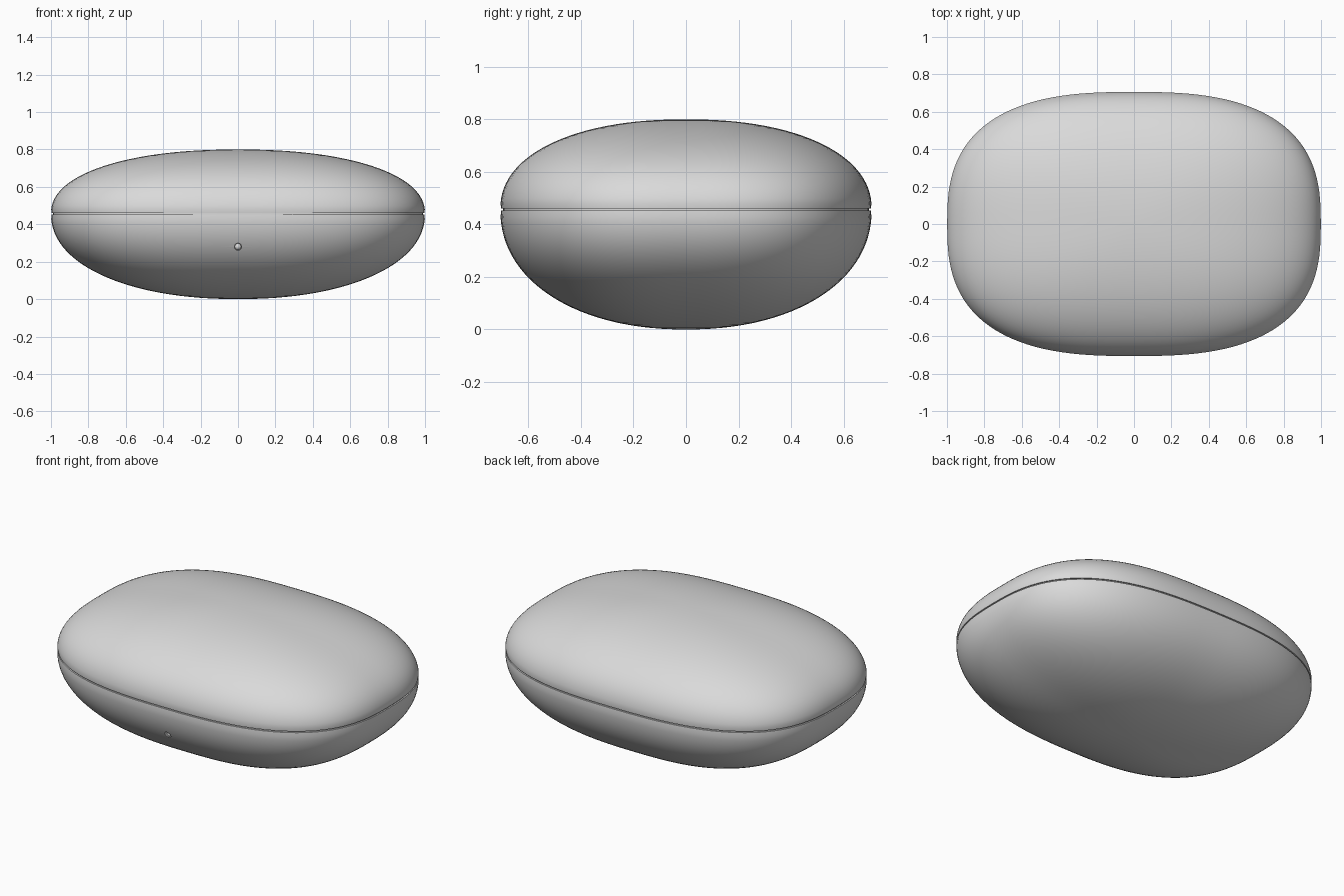
import bpy
import bmesh
from math import cos, sin, pi, radians

HALF_X, HALF_Y = 1.0, 0.707
SEAM, GAP = 0.457, 0.004   # the case is widest at its seam
LID_RISE, BASE_DROP = 0.343, 0.457
PLAN = 2.7                 # roundness of the outline seen from above
LID_ROUND, BASE_ROUND = 2.2, 2.15
SIDES, RINGS = 128, 28

cube = bpy.data.objects.get("Cube")
if cube:
    bpy.data.objects.remove(cube, do_unlink=True)

shell = bpy.data.materials.new("light grey plastic")
shell.use_nodes = True
colour = (0.7, 0.7, 0.7, 1)
shell.diffuse_color = colour
shell.node_tree.nodes["Principled BSDF"].inputs["Base Color"].default_value = colour


def power(value, exponent):
    return abs(value) ** exponent * (1 if value >= 0 else -1)


def width_at(h, roundness):
    """Relative width at a relative height h between seam (0) and pole (1)."""
    return (1 - h ** roundness) ** (1 / roundness)


def stack(name, rings):
    """Skin a list of (height, scale, inset) outlines, capped at both ends."""
    bm = bmesh.new()
    loops = []
    for z, scale, inset in rings:
        loop = []
        for i in range(SIDES):
            a = 2 * pi * i / SIDES
            x = power(cos(a), 2 / PLAN) * (HALF_X * scale - inset)
            y = power(sin(a), 2 / PLAN) * (HALF_Y * scale - inset)
            loop.append(bm.verts.new((x, y, z)))
        loops.append(loop)
    for low, high in zip(loops, loops[1:]):
        for i in range(SIDES):
            j = (i + 1) % SIDES
            bm.faces.new((low[i], low[j], high[j], high[i]))
    bm.faces.new(loops[0][::-1])
    bm.faces.new(loops[-1])
    bmesh.ops.recalc_face_normals(bm, faces=bm.faces)
    mesh = bpy.data.meshes.new(name)
    bm.to_mesh(mesh)
    bm.free()
    mesh.materials.append(shell)
    obj = bpy.data.objects.new(name, mesh)
    bpy.context.collection.objects.link(obj)
    return obj


def smooth(obj):
    bpy.ops.object.select_all(action='DESELECT')
    obj.select_set(True)
    bpy.context.view_layer.objects.active = obj
    bpy.ops.object.shade_smooth_by_angle(angle=radians(35))


def half_shell(name, height, roundness):
    """Domed half from the seam to its pole; a negative height hangs down."""
    start = GAP / abs(height)
    edge = SEAM + start * height
    rings = [(edge, 1, 0.012), (edge, 1, 0.003)]
    for i in range(1, RINGS):
        h = start + (1 - start) * sin(i / RINGS * pi / 2)
        rings.append((SEAM + height * h, width_at(h, roundness), 0))
    rings.append((SEAM + height, 0.02, 0))
    return stack(name, rings)


# Lid and base
lid = half_shell("lid", LID_RISE, LID_ROUND)
base = half_shell("base", -BASE_DROP, BASE_ROUND)

# Recessed band that closes the seam
band = stack("seam_band", [(z, 1, 0.011) for z in (SEAM - GAP, SEAM + GAP)])

# Small round indicator recess in the front
LIGHT_Z = 0.28
front = -HALF_Y * width_at((SEAM - LIGHT_Z) / BASE_DROP, BASE_ROUND)
bpy.ops.mesh.primitive_cylinder_add(vertices=32, radius=0.019, depth=0.06,
                                    location=(0, front, LIGHT_Z),
                                    rotation=(pi / 2, 0, 0))
cutter = bpy.context.object
cutter.name = "indicator_cutter"
cutter.hide_render = True
cut = base.modifiers.new("indicator_hole", 'BOOLEAN')
cut.object = cutter
cut.solver = 'EXACT'
bpy.context.view_layer.objects.active = base
bpy.ops.object.modifier_apply(modifier=cut.name)
bpy.data.objects.remove(cutter, do_unlink=True)

# Domed indicator light inside the recess
bpy.ops.mesh.primitive_uv_sphere_add(segments=24, ring_count=12, radius=0.018,
                                     location=(0, front + 0.022, LIGHT_Z))
light = bpy.context.object
light.name = "indicator_light"
light.data.materials.append(shell)

for part in (lid, base, band, light):
    smooth(part)
